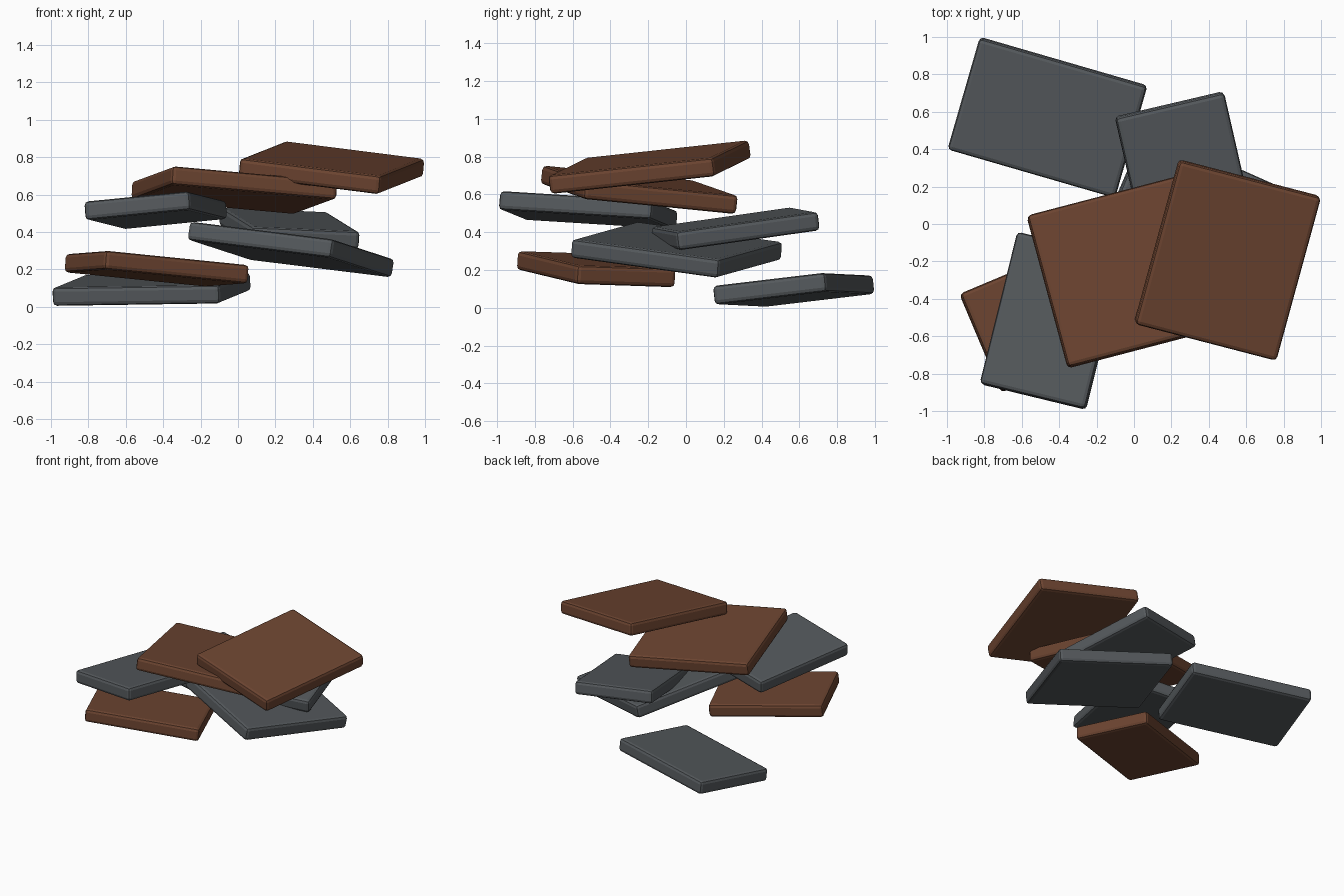
import bpy
from mathutils import Vector, Matrix

if "Cube" in bpy.data.objects:
    bpy.data.objects.remove(bpy.data.objects["Cube"])

THICK = 0.10
BEVEL = 0.022


def material(name, rgb):
    m = bpy.data.materials.new(name)
    m.diffuse_color = (*rgb, 1)
    m.use_nodes = True
    m.node_tree.nodes["Principled BSDF"].inputs["Base Color"].default_value = m.diffuse_color
    return m


brown = material("rust_brown", (0.150, 0.058, 0.030))
gray = material("slate_gray", (0.090, 0.100, 0.108))


def slab(name, mat, a, b, c):
    """Bevelled slab from three upper corners: b is the shared corner of both edges."""
    a, b, c = Vector(a), Vector(b), Vector(c)
    u, v = a - b, c - b
    w, d = u.length, v.length
    u.normalize()
    v = (v - u * v.dot(u)).normalized()
    n = u.cross(v)
    if n.z < 0:
        u, v, w, d = v, u, d, w
        n = -n
    centre = (a + c) / 2 - Vector((0, 0, THICK / 2 - 0.004))
    bpy.ops.mesh.primitive_cube_add(size=1)
    ob = bpy.context.object
    ob.name = name
    ob.data.transform(Matrix.Diagonal((w + 0.006, d + 0.006, THICK, 1)))
    ob.matrix_world = Matrix.Translation(centre) @ Matrix((u, v, n)).transposed().to_4x4()
    ob.data.materials.append(mat)
    bev = ob.modifiers.new("edge_bevel", 'BEVEL')
    bev.width = BEVEL
    bev.segments = 2
    return ob


# Loose heap of tilted slabs, lowest to highest
slab("back_left_slab", gray, (-0.825, 0.985, 0.168), (-0.995, 0.395, 0.098), (-0.10, 0.155, 0.113))
slab("low_left_slab", brown, (-0.93, -0.37, 0.28), (-0.71, -0.89, 0.297), (0.06, -0.58, 0.22))
slab("low_middle_slab", gray, (-0.275, -0.265, 0.455), (0.49, -0.605, 0.36), (0.84, 0.165, 0.25))
slab("back_middle_slab", gray, (-0.11, 0.565, 0.53), (0.465, 0.70, 0.505), (0.66, -0.04, 0.398))
slab("front_left_slab", gray, (-0.62, -0.05, 0.51), (-0.82, -0.855, 0.56), (-0.26, -0.985, 0.615))
slab("upper_middle_slab", brown, (0.53, -0.535, 0.67), (-0.35, -0.765, 0.75), (-0.57, 0.04, 0.67))
slab("top_right_slab", brown, (0.99, 0.145, 0.79), (0.24, 0.34, 0.885), (0.01, -0.53, 0.79))
